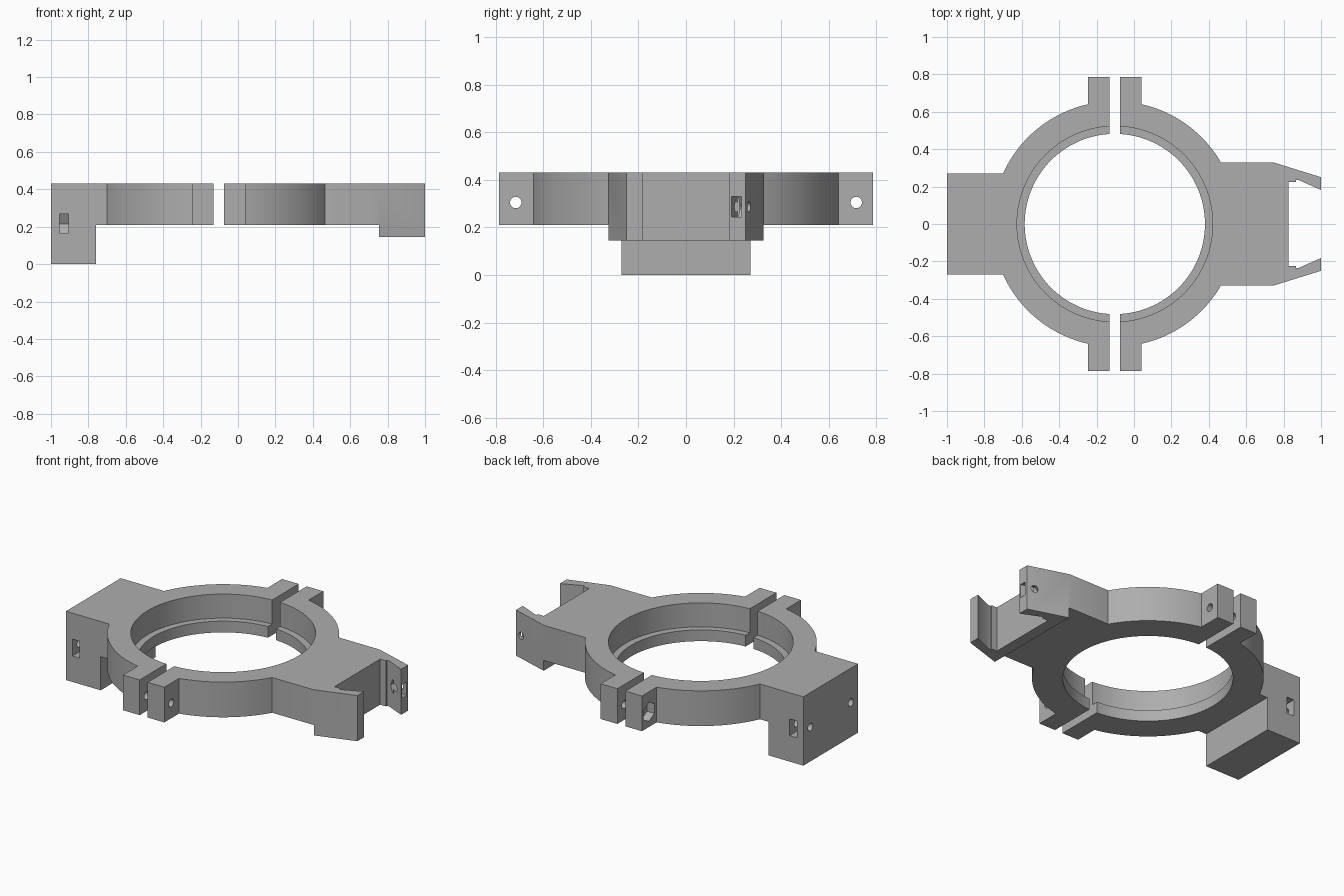
import bpy, bmesh, math
from mathutils import Matrix, Vector

if "Cube" in bpy.data.objects:
    bpy.data.objects.remove(bpy.data.objects["Cube"], do_unlink=True)

TOP, BASE = 0.43, 0.21          # clamp ring height range
CX, R = -0.1025, 0.656          # ring centre and outer radius

grey = bpy.data.materials.new("plain_grey")
grey.use_nodes = True
grey.diffuse_color = (0.42, 0.42, 0.42, 1)
grey.node_tree.nodes["Principled BSDF"].inputs["Base Color"].default_value = (0.42, 0.42, 0.42, 1)


def prism(name, outline, height, matrix):
    """Extrude a flat outline along local z, then place it."""
    bm = bmesh.new()
    face = bm.faces.new([bm.verts.new((x, y, 0)) for x, y in outline])
    ext = bmesh.ops.extrude_face_region(bm, geom=[face])["geom"]
    bmesh.ops.translate(bm, vec=(0, 0, height),
                        verts=[v for v in ext if isinstance(v, bmesh.types.BMVert)])
    bmesh.ops.transform(bm, matrix=matrix, verts=bm.verts)
    bmesh.ops.recalc_face_normals(bm, faces=bm.faces)
    mesh = bpy.data.meshes.new(name)
    bm.to_mesh(mesh)
    bm.free()
    mesh.materials.append(grey)
    obj = bpy.data.objects.new(name, mesh)
    bpy.context.collection.objects.link(obj)
    return obj


def cut(obj, outline, height, matrix):
    cutter = prism("cutter", outline, height, matrix)
    cutter.hide_render = True
    mod = obj.modifiers.new("cut", "BOOLEAN")
    mod.operation, mod.solver, mod.object = "DIFFERENCE", "EXACT", cutter
    bpy.context.view_layer.objects.active = obj
    bpy.ops.object.modifier_apply(modifier=mod.name)
    bpy.data.objects.remove(cutter, do_unlink=True)


def circle(r, n=24):
    return [(r * math.cos(math.tau * i / n), r * math.sin(math.tau * i / n)) for i in range(n)]


def rect(x0, x1, y0, y1):
    return [(x0, y0), (x1, y0), (x1, y1), (x0, y1)]


def up(z, x=0):
    return Matrix.Translation((x, 0, z))


def along_x(x, y, z):
    return Matrix.Translation((x, y, z)) @ Matrix.Rotation(math.pi / 2, 4, "Y")


def clamp_half(name, gap_x, ear_x, block, low):
    """Ear, ring arc and end block, mirrored front to back."""
    side = 1 if ear_x > CX else -1
    a0 = math.acos(abs(ear_x - CX) / R)
    a1 = math.asin(-block[0][1] / R)
    steps = 24
    arc = [a0 + (a1 - a0) * i / steps for i in range(steps + 1)]
    front = [(gap_x, -0.785), (ear_x, -0.785)]
    front += [(CX + side * R * math.cos(a), -R * math.sin(a)) for a in arc]
    front += block
    outline = front + [(x, -y) for x, y in reversed(front)]
    return prism(name, outline, TOP - low, up(low))


left = clamp_half("block_clamp_half", -0.13, -0.245, [(-1, -0.27)], 0)
right = clamp_half("jaw_clamp_half", -0.075, 0.04,
                   [(0.75, -0.328), (1, -0.25), (1, -0.182), (0.88, -0.235),
                    (0.865, -0.235), (0.865, -0.225), (0.825, -0.225)], 0.145)

# Undersides: only the end block and the jaw reach below the ring
cut(left, rect(-0.76, 0.5, -1, 1), BASE + 0.1, up(-0.1))
cut(right, rect(-0.5, 0.755, -1, 1), BASE, up(0))

for half in (left, right):
    # Bore with a wider seat above a small ledge
    cut(half, circle(0.482, 128), 1, up(-0.2, CX))
    cut(half, circle(0.523, 128), 1, up(0.28, CX))
    # Clamp screw holes through the ears
    for s in (-1, 1):
        cut(half, circle(0.024), 0.6, along_x(-0.4, s * 0.715, 0.305))

for s in (-1, 1):
    # Hexagonal nut recesses in the ears
    cut(left, circle(0.06, 6), 0.15, along_x(-0.345, s * 0.715, 0.305))
    # End block screw holes and side-loaded nut slots
    cut(left, circle(0.024), 0.2, along_x(-1.05, s * 0.2, 0.215))
    slot = [(0, s * 0.14), (-0.0525, s * 0.17), (-0.0525, s * 0.4),
            (0.0525, s * 0.4), (0.0525, s * 0.17)]
    cut(left, slot, 0.05, along_x(-0.955, 0, 0.215))

# Screw hole and nut slot in the rear jaw prong, square to its slope
normal = Vector((0.078, 0.25, 0)).normalized()
tip = Vector((normal.y, -normal.x, 0))
frame = Matrix((tip, normal.cross(tip), normal)).transposed().to_4x4()
frame = Matrix.Translation((0.945, 0.23, 0.287)) @ frame
cut(right, circle(0.022), 0.2, frame @ up(-0.1))
cut(right, [(-0.049, 0), (-0.0245, -0.0425), (0.2, -0.0425), (0.2, 0.0425), (-0.0245, 0.0425)],
    0.04, frame @ up(-0.02))

for half in (left, right):
    bpy.ops.object.select_all(action="DESELECT")
    half.select_set(True)
    bpy.context.view_layer.objects.active = half
    bpy.ops.object.shade_smooth_by_angle(angle=math.radians(25))
